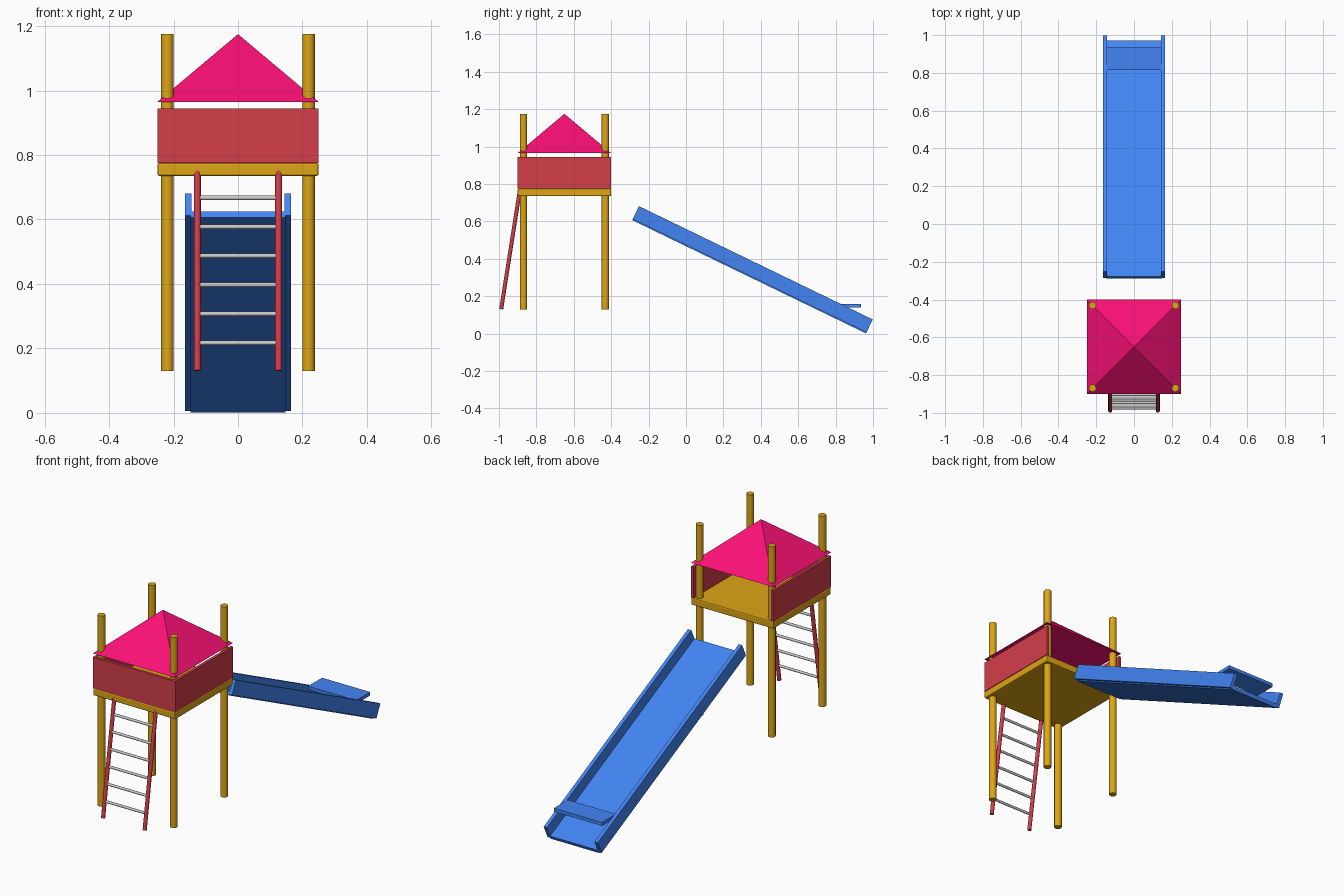
import bpy, math
from mathutils import Vector, Matrix

if "Cube" in bpy.data.objects:
    bpy.data.objects.remove(bpy.data.objects["Cube"])


def material(name, rgb):
    # sRGB bytes to linear
    m = bpy.data.materials.new(name)
    m.diffuse_color = [((c / 255 + 0.055) / 1.055) ** 2.4 if c > 10 else c / 3295 for c in rgb] + [1]
    m.use_nodes = True
    m.node_tree.nodes["Principled BSDF"].inputs["Base Color"].default_value = m.diffuse_color
    return m


YELLOW = material("yellow_paint", (222, 166, 22))
RED = material("red_paint", (212, 62, 74))
PINK = material("pink_canopy", (250, 16, 117))
BLUE = material("blue_plastic", (66, 133, 244))


def finish(obj, name, mat):
    obj.name = name
    if mat:
        obj.data.materials.append(mat)
    return obj


def box(name, lo, hi, mat, bevel=0, matrix=None):
    lo, hi = Vector(lo), Vector(hi)
    bpy.ops.mesh.primitive_cube_add(size=1)
    o = finish(bpy.context.object, name, mat)
    o.data.transform(Matrix.Translation((lo + hi) / 2) @ Matrix.Diagonal((hi - lo).to_4d()))
    if matrix:
        o.matrix_world = matrix
    if bevel:
        b = o.modifiers.new("bevel", "BEVEL")
        b.width, b.segments = bevel, 2
    return o


def rod(name, a, b, r, mat, sides=16):
    a, b = Vector(a), Vector(b)
    d = b - a
    bpy.ops.mesh.primitive_cylinder_add(vertices=sides, radius=r, depth=d.length, location=(a + b) / 2,
                                        rotation=d.to_track_quat("Z", "Y").to_euler())
    o = finish(bpy.context.object, name, mat)
    bpy.ops.object.shade_smooth_by_angle(angle=math.radians(40))
    return o


CY = -0.65  # tower centre in y

# Tower posts and deck
for sx in (-1, 1):
    for sy in (-1, 1):
        x, y = sx * 0.219, CY + sy * 0.219
        rod("post", (x, y, 0.13), (x, y, 1.175), 0.0195, YELLOW)
box("deck", (-0.25, -0.90, 0.735), (0.25, -0.40, 0.775), YELLOW, 0.006)

# Wall panels on three sides, open towards the slide
box("front_wall", (-0.25, -0.90, 0.775), (0.25, -0.885, 0.945), RED)
for name, x in (("left_wall", -0.25), ("right_wall", 0.235)):
    box(name, (x, -0.90, 0.775), (x + 0.015, -0.40, 0.945), RED)

# Pyramid roof
bpy.ops.mesh.primitive_cone_add(vertices=4, radius1=0.25 * math.sqrt(2), depth=0.21,
                                location=(0, CY, 1.07), rotation=(0, 0, math.pi / 4))
finish(bpy.context.object, "roof", PINK)

# Ladder rails and rungs
foot, top = Vector((0, -0.988, 0.131)), Vector((0, -0.891, 0.75))
for sx in (-1, 1):
    off = Vector((sx * 0.126, 0, 0))
    rod("ladder_rail", foot + off, top + off, 0.0105, RED)
for i in range(6):
    z = 0.217 + i * 0.09
    p = foot.lerp(top, (z - foot.z) / (top.z - foot.z))
    rod("ladder_rung", (-0.126, p.y, z), (0.126, p.y, z), 0.007, None, 12)

# Slide: local y runs down the slope, z is across its thickness
slope = Matrix.Translation((0, -0.285, 0.612)) @ Matrix.Rotation(math.radians(-25.85), 4, "X")
L = 1.389
box("slide_floor", (-0.147, 0, -0.006), (0.147, L, 0.014), BLUE, 0, slope)
for name, x in (("left_slide_side", -0.164), ("right_slide_side", 0.144)):
    box(name, (x, 0, 0), (x + 0.02, L, 0.077), BLUE, 0, slope)

# Flat plate near the slide exit
box("exit_plate", (-0.146, 0.815, 0.139), (0.146, 0.936, 0.158), BLUE)
